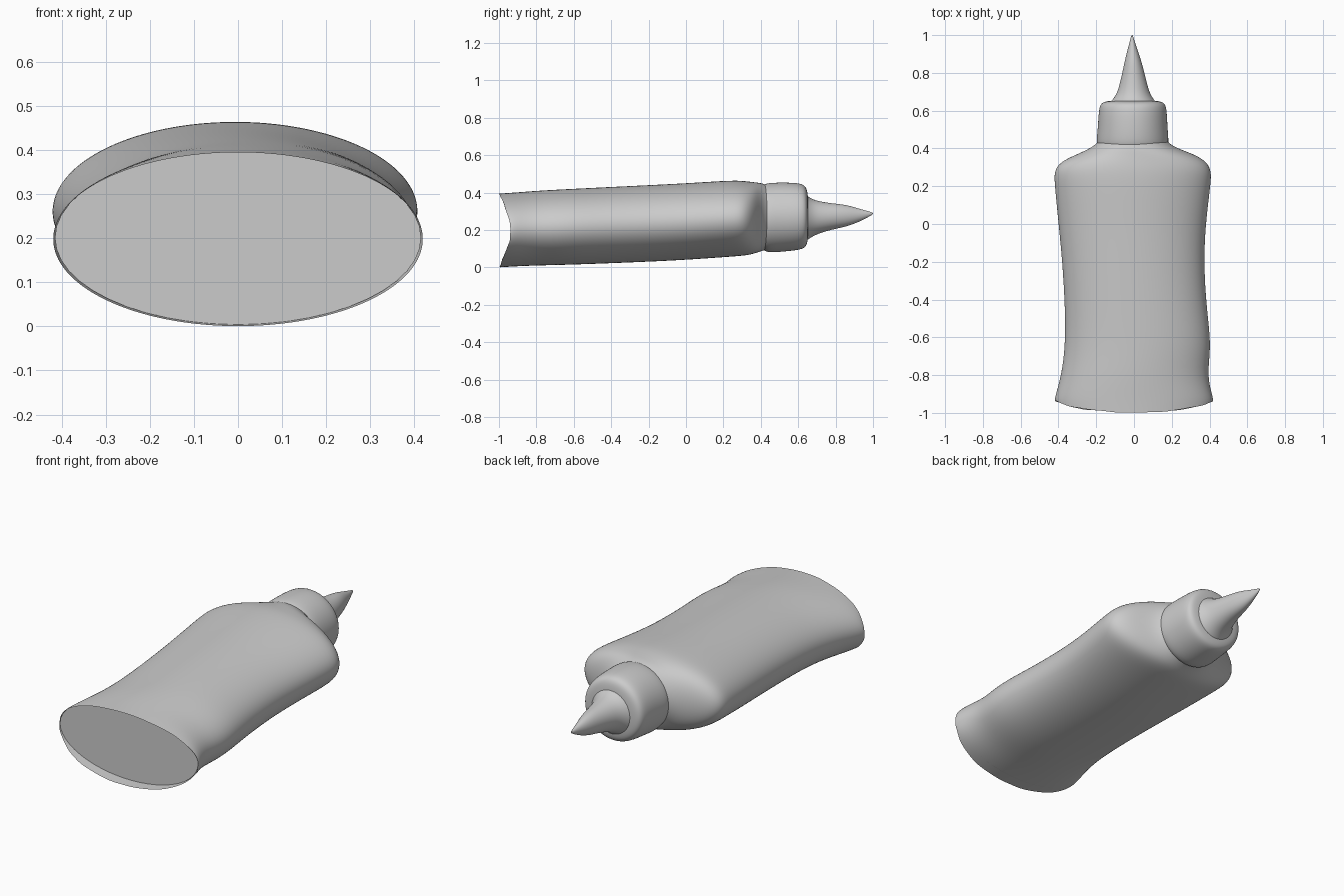
import bpy, bmesh, math, random

random.seed(4)
SIDES = 48

if "Cube" in bpy.data.objects:
    bpy.data.objects.remove(bpy.data.objects["Cube"], do_unlink=True)

grey = bpy.data.materials.new("plain_grey")
grey.use_nodes = True
tone = (0.6, 0.6, 0.6, 1)
grey.diffuse_color = tone
grey.node_tree.nodes["Principled BSDF"].inputs["Base Color"].default_value = tone


def loft(name, sections, close_start=False, close_end=False, rim=False):
    """Skin oval sections (y, left x, right x, low z, high z) along y."""
    bm = bmesh.new()
    rings = []
    for i, (y, x0, x1, z0, z1) in enumerate(sections):
        ring = []
        for k in range(SIDES):
            a = math.tau * k / SIDES
            u, v = math.cos(a), math.sin(a)
            yy = y
            if rim and i == 0:  # worn open edge, set back at the two sides
                yy += 0.06 * abs(u) ** 3 + random.uniform(0, 0.008)
            ring.append(bm.verts.new(((x0 + x1 + (x1 - x0) * u) / 2, yy,
                                      (z0 + z1 + (z1 - z0) * v) / 2)))
        rings.append(ring)
    for a, b in zip(rings, rings[1:]):
        for k in range(SIDES):
            j = (k + 1) % SIDES
            bm.faces.new((a[k], a[j], b[j], b[k]))
    if close_start:
        bm.faces.new(rings[0])
    if close_end:
        bm.faces.new(rings[-1])
    bmesh.ops.recalc_face_normals(bm, faces=bm.faces)
    mesh = bpy.data.meshes.new(name)
    bm.to_mesh(mesh)
    bm.free()
    mesh.materials.append(grey)
    obj = bpy.data.objects.new(name, mesh)
    bpy.context.collection.objects.link(obj)
    bpy.ops.object.select_all(action="DESELECT")
    obj.select_set(True)
    bpy.context.view_layer.objects.active = obj
    bpy.ops.object.shade_smooth_by_angle(angle=math.radians(50))
    return obj


def smooth(obj):
    mod = obj.modifiers.new("soften", "SUBSURF")
    mod.levels = mod.render_levels = 2


# Flattened bottle with a waist, soft shoulders and an open flared foot
smooth(loft("bottle_body", [
    (-1.0, -.42, .42, 0, .395),
    (-.92, -.42, .42, .005, .40),
    (-.80, -.385, .385, .01, .41),
    (-.65, -.365, .412, .013, .418),
    (-.45, -.365, .385, .02, .428),
    (-.20, -.38, .37, .03, .44),
    (.00, -.40, .38, .04, .45),
    (.20, -.42, .405, .054, .463),
    (.28, -.425, .412, .06, .465),
    (.33, -.39, .385, .065, .46),
    (.37, -.30, .32, .075, .455),
    (.41, -.21, .20, .09, .45),
    (.46, -.17, .155, .10, .43),
], rim=True))

# Flat recessed base
loft("bottle_base", [
    (-.935, -.415, .415, .004, .398),
    (-.93, -.415, .415, .004, .398),
], close_start=True)

# Round collar cap
smooth(loft("cap", [
    (.41, -.19, .175, .10, .44),
    (.43, -.20, .185, .078, .45),
    (.50, -.192, .178, .082, .455),
    (.60, -.187, .174, .092, .452),
    (.635, -.178, .166, .103, .44),
    (.65, -.155, .145, .13, .41),
    (.655, -.09, .08, .19, .34),
], close_end=True))

# Tapered nozzle
smooth(loft("nozzle", [
    (.64, -.13, .12, .14, .39),
    (.665, -.108, .10, .158, .37),
    (.70, -.086, .08, .178, .355),
    (.78, -.066, .06, .203, .342),
    (.86, -.05, .04, .218, .335),
    (.93, -.032, .016, .245, .312),
    (.985, -.018, -.002, .275, .298),
    (1.0, -.013, -.007, .284, .292),
], close_end=True))
